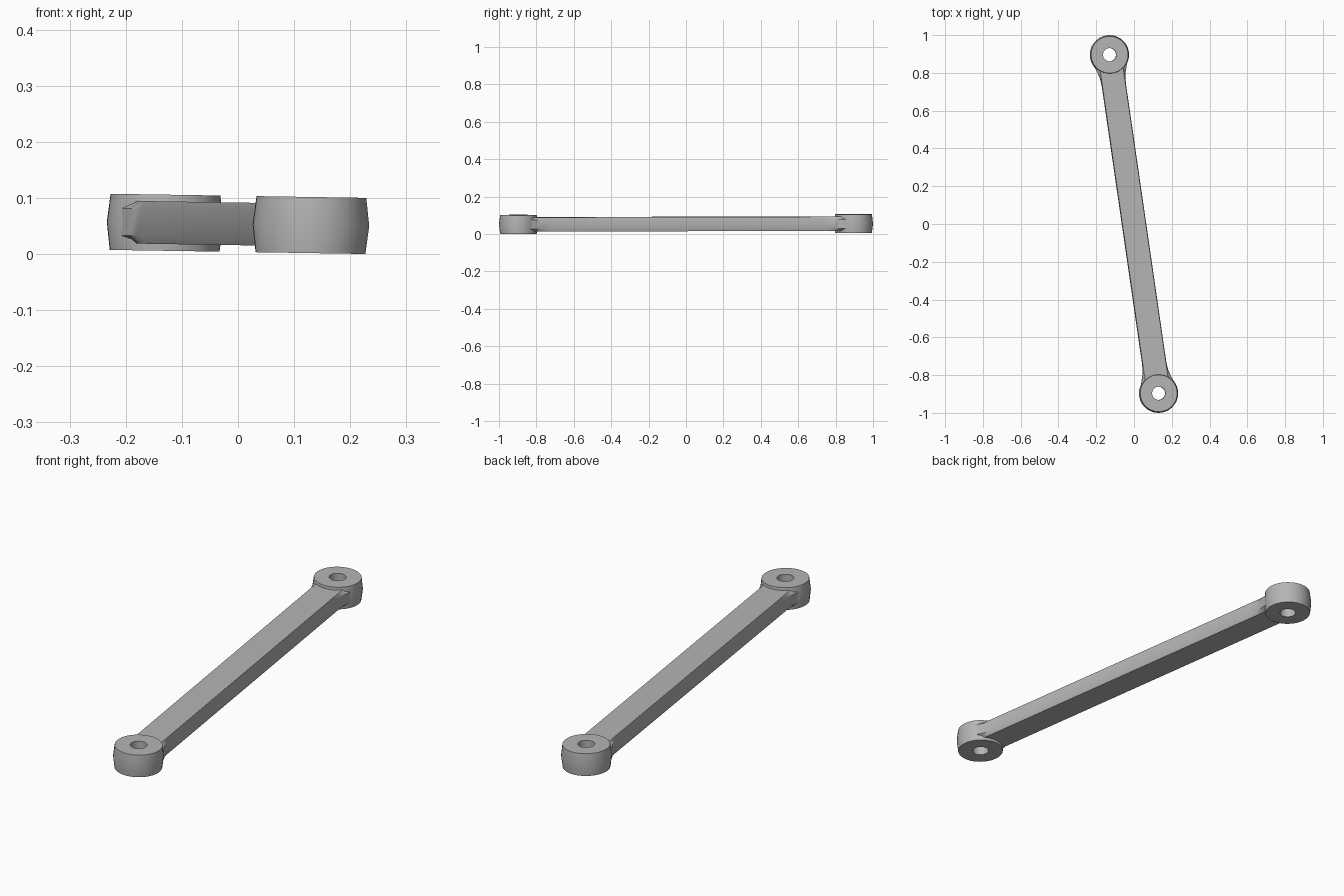
import bpy, bmesh
from math import sin, cos, pi, atan2, hypot
from mathutils import Matrix, Vector

cube = bpy.data.objects.get("Cube")
if cube:
    bpy.data.objects.remove(cube, do_unlink=True)

END_X, END_Y = 0.13, 0.896          # eye centres, mirrored through the middle
REACH = hypot(END_X, END_Y)
POSE = (Matrix.Translation((0, 0, 0.0537)) @ Matrix.Rotation(0.016, 4, 'Y')
        @ Matrix.Rotation(atan2(END_X, END_Y), 4, 'Z'))

grey = bpy.data.materials.new("grey_metal")
grey.use_nodes = True
colour = (0.46, 0.46, 0.46, 1)
grey.diffuse_color = colour
grey.node_tree.nodes["Principled BSDF"].inputs["Base Color"].default_value = colour


def loft(name, sections, ring=False):
    """Skin a list of closed cross-sections; cap the ends unless it is a ring."""
    bm = bmesh.new()
    loops = [[bm.verts.new(p) for p in s] for s in sections]
    pairs = list(zip(loops, loops[1:] + loops[:1])) if ring else list(zip(loops, loops[1:]))
    for a, b in pairs:
        for i in range(len(a)):
            j = (i + 1) % len(a)
            bm.faces.new((a[i], a[j], b[j], b[i]))
    if not ring:
        bm.faces.new(loops[0])
        bm.faces.new(loops[-1])
    bmesh.ops.recalc_face_normals(bm, faces=bm.faces)
    mesh = bpy.data.meshes.new(name)
    bm.to_mesh(mesh)
    bm.free()
    mesh.transform(POSE)
    mesh.materials.append(grey)
    obj = bpy.data.objects.new(name, mesh)
    bpy.context.collection.objects.link(obj)
    bpy.ops.object.select_all(action='DESELECT')
    obj.select_set(True)
    bpy.context.view_layer.objects.active = obj
    bpy.ops.object.shade_smooth_by_angle(angle=0.6)


# Eyes: barrel-sided rings with a through hole
PROFILE = [(0.035, -0.05), (0.098, -0.05), (0.104, 0), (0.098, 0.05), (0.035, 0.05)]
SIDES = 32
for name, side in (("back_eye", 1), ("front_eye", -1)):
    sections = []
    for k in range(SIDES):
        a = 2 * pi * k / SIDES
        sections.append([(r * cos(a), side * REACH + r * sin(a), z) for r, z in PROFILE])
    loft(name, sections, ring=True)


# Bar: flat top and bottom, bulged sides that flare into the eyes
def bar_section(y, bulge):
    half = [(0.061, -0.038), (bulge, -0.024), (bulge, 0.024), (0.061, 0.038)]
    return [(x, y, z) for x, z in half] + [(-x, y, z) for x, z in reversed(half)]


FLARE = [(0.055, 0.086), (0.085, 0.077), (0.115, 0.068), (0.16, 0.064)]
stations = [(-REACH + d, w) for d, w in FLARE] + [(REACH - d, w) for d, w in reversed(FLARE)]
loft("bar", [bar_section(y, w) for y, w in stations])
